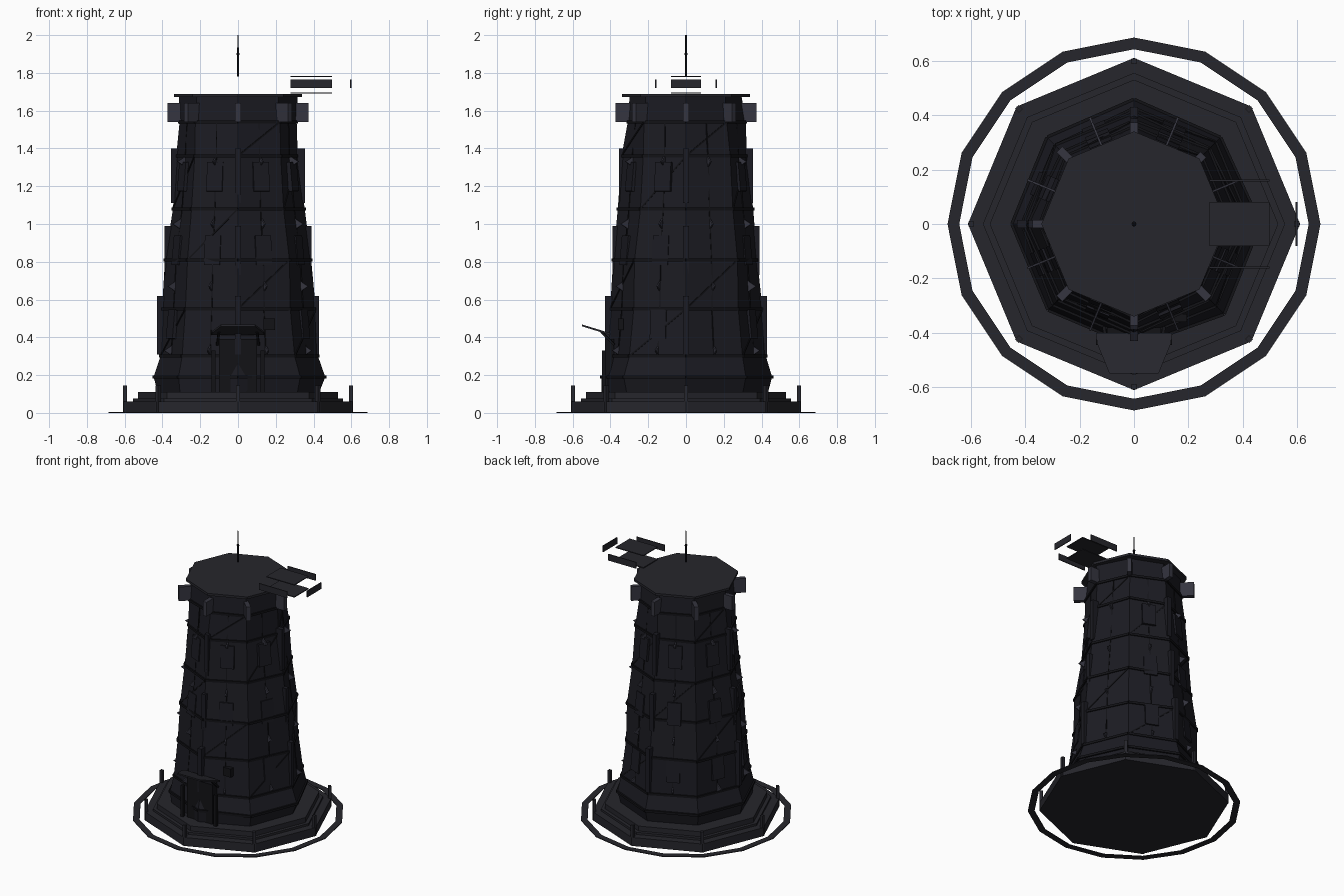
import bpy, bmesh, math, random
from mathutils import Vector, Matrix

if "Cube" in bpy.data.objects:
    bpy.data.objects.remove(bpy.data.objects["Cube"])
random.seed(4)


def material(name, c):
    m = bpy.data.materials.new(name)
    m.diffuse_color = (*c, 1)
    m.use_nodes = True
    m.node_tree.nodes["Principled BSDF"].inputs["Base Color"].default_value = m.diffuse_color
    return m


TOWER = material("dark_panel", (0.011, 0.011, 0.016))
TRIM = material("black_trim", (0.006, 0.006, 0.008))
BASE = material("dark_stone", (0.019, 0.019, 0.025))
BOX = material("bluish_metal", (0.035, 0.035, 0.05))


def finish(bm, name, mat):
    bmesh.ops.recalc_face_normals(bm, faces=bm.faces)
    me = bpy.data.meshes.new(name)
    bm.to_mesh(me)
    bm.free()
    me.materials.append(mat)
    ob = bpy.data.objects.new(name, me)
    bpy.context.collection.objects.link(ob)
    return ob


def polar(r, a, z):
    return Vector((r * math.cos(a), r * math.sin(a), z))


def add_box(bm, size, m):
    bmesh.ops.create_cube(bm, size=1, matrix=m @ Matrix.Diagonal((*size, 1)))


def radial(r, a, z):
    return Matrix.Rotation(a, 4, 'Z') @ Matrix.Translation((r, 0, z))


def add_beam(bm, a, b, w):
    d = b - a
    m = Matrix.Translation((a + b) / 2) @ d.to_track_quat('Z', 'Y').to_matrix().to_4x4()
    add_box(bm, (w, w, d.length), m)


def loft(bm, rings, cap=True, close=False):
    vs = [[bm.verts.new(p) for p in r] for r in rings]
    n = len(vs[0])
    pairs = list(zip(vs, vs[1:])) + ([(vs[-1], vs[0])] if close else [])
    for lo, hi in pairs:
        for i in range(n):
            j = (i + 1) % n
            bm.faces.new((lo[i], lo[j], hi[j], hi[i]))
    if cap:
        bm.faces.new(vs[0][::-1])
        bm.faces.new(vs[-1])


def ngon(r, z, n=8):
    return [polar(r, i * math.tau / n, z) for i in range(n)]


def prism(name, r, z0, z1, mat):
    bm = bmesh.new()
    loft(bm, [ngon(r, z0), ngon(r, z1)])
    return finish(bm, name, mat)


def block(name, size, loc, mat):
    bm = bmesh.new()
    add_box(bm, size, Matrix.Translation(loc))
    return finish(bm, name, mat)


# Ground ring and stepped octagonal base
bm = bmesh.new()
loft(bm, [ngon(0.685, 0, 16), ngon(0.685, 0.005, 16), ngon(0.642, 0.005, 16), ngon(0.642, 0, 16)],
     cap=False, close=True)
finish(bm, "ground_ring", BASE)
prism("base_step_lower", 0.61, 0, 0.06, BASE)
prism("base_step_middle", 0.555, 0.06, 0.075, BASE)
prism("base_step_upper", 0.53, 0.075, 0.11, BASE)

# Posts on the base corners
bm = bmesh.new()
for i in range(8):
    add_box(bm, (0.02, 0.02, 0.145), radial(0.598, i * math.pi / 4, 0.0725))
finish(bm, "base_posts", BASE)

# Slightly uneven octagonal tower
levels = [(0.11, 0.437), (0.19, 0.455), (0.30, 0.415), (0.55, 0.402), (0.81, 0.376),
          (1.08, 0.353), (1.36, 0.328), (1.54, 0.313), (1.68, 0.305)]
rings = [[polar(r + random.uniform(-0.013, 0.013), i * math.pi / 4, z) for i in range(8)]
         for z, r in levels]
bm = bmesh.new()
loft(bm, rings)
finish(bm, "tower_body", TOWER)

# Horizontal bands, mid-face seams and diagonal braces
bm = bmesh.new()
for k, ring in enumerate(rings[1:-1], 1):
    for i in range(8):
        add_beam(bm, ring[i], ring[(i + 1) % 8], 0.016)
finish(bm, "tower_bands", TRIM)
bm = bmesh.new()
for k in range(2, 7):
    for i in range(8):
        lo, hi, j = rings[k], rings[k + 1], (i + 1) % 8
        add_beam(bm, (lo[i] + lo[j]) / 2, (hi[i] + hi[j]) / 2, 0.006)
        if (i + k) % 3 == 0:
            add_beam(bm, lo[i], hi[j], 0.008)
finish(bm, "tower_seams", TRIM)


def radius_at(z):
    for (z0, r0), (z1, r1) in zip(levels, levels[1:]):
        if z0 <= z <= z1:
            return r0 + (r1 - r0) * (z - z0) / (z1 - z0)


APO = math.cos(math.pi / 8)
face_angles = [math.pi / 8 + i * math.pi / 4 for i in range(8)]

# Window panels on the faces
bm = bmesh.new()
for n, a in enumerate(face_angles):
    if n == 0:
        continue
    for z in (0.47, 0.86, 1.25):
        if z < 0.5 and n in (5, 6):
            continue
        tilt = Matrix.Rotation(-0.09, 4, 'Y')
        add_box(bm, (0.025, 0.09, 0.155), radial(radius_at(z) * APO, a, z) @ tilt)
finish(bm, "window_panels", TOWER)

# Thin triangular spikes on the faces
bm = bmesh.new()
for a in face_angles:
    for z in (0.33, 0.67, 1.0, 1.33):
        r = radius_at(z) * APO
        m = Matrix.Rotation(a, 4, 'Z')
        loft(bm, [[m @ Vector((r - 0.01, t, z - 0.032)), m @ Vector((r + 0.042, t, z)),
                   m @ Vector((r - 0.01, t, z + 0.032))] for t in (-0.004, 0.004)])
finish(bm, "face_spikes", BOX)

# Vertical fins on the four main corners
bm = bmesh.new()
for i in range(4):
    for z0, z1, r in ((0.31, 0.62, 0.43), (0.73, 0.99, 0.388), (1.11, 1.40, 0.355)):
        add_box(bm, (0.07, 0.03, z1 - z0), radial(r - 0.035, i * math.pi / 2, (z0 + z1) / 2))
finish(bm, "corner_fins", TOWER)

# Boxes under the roof edge and the roof slab
bm = bmesh.new()
for i in range(8):
    r = 0.36 if i == 1 else (0.388 if i % 2 else 0.373)
    add_box(bm, (0.09, 0.03, 0.10), radial(r - 0.045, i * math.pi / 4, 1.59))
finish(bm, "roof_brackets", BOX)
prism("roof_slab", 0.34, 1.672, 1.688, BASE)

# Floating antenna mast
bm = bmesh.new()
bmesh.ops.create_cone(bm, cap_ends=True, segments=6, radius1=0.006, radius2=0.004, depth=0.22,
                      matrix=Matrix.Translation((0, 0, 1.89)))
bmesh.ops.create_icosphere(bm, subdivisions=1, radius=0.01, matrix=Matrix.Translation((0, 0, 1.9)))
finish(bm, "antenna_mast", TRIM)

# Separated plates of the roof unit
for z, n in ((1.78, "top"), (1.694, "bottom")):
    block("unit_plate_" + n, (0.22, 0.16, 0.006), (0.388, 0, z), BASE)
for s, n in ((-1, "front"), (1, "back")):
    block("unit_plate_" + n, (0.22, 0.006, 0.045), (0.388, s * 0.16, 1.743), BASE)
block("unit_plate_end", (0.006, 0.16, 0.045), (0.597, 0, 1.743), BASE)

# Entrance: door, frame posts and upward tilted canopy
block("door", (0.2, 0.05, 0.28), (0, -0.405, 0.25), TRIM)
bm = bmesh.new()
for s in (-1, 1):
    add_box(bm, (0.02, 0.02, 0.22), Matrix.Translation((s * 0.13, -0.435, 0.22)))
    add_beam(bm, Vector((s * 0.11, -0.38, 0.36)), Vector((s * 0.1, -0.45, 0.43)), 0.012)
finish(bm, "door_frame", TRIM)
bm = bmesh.new()
loft(bm, [[Vector((-0.14, -0.40, z)), Vector((0.14, -0.40, z)), Vector((0.135, -0.44, z + 0.012)),
           Vector((0.09, -0.55, z + 0.046)), Vector((-0.09, -0.55, z + 0.046)),
           Vector((-0.135, -0.44, z + 0.012))] for z in (0.412, 0.422)])
finish(bm, "door_canopy", BASE)
block("door_control_panel", (0.06, 0.03, 0.06), (0.165, -0.345, 0.47), TRIM)
